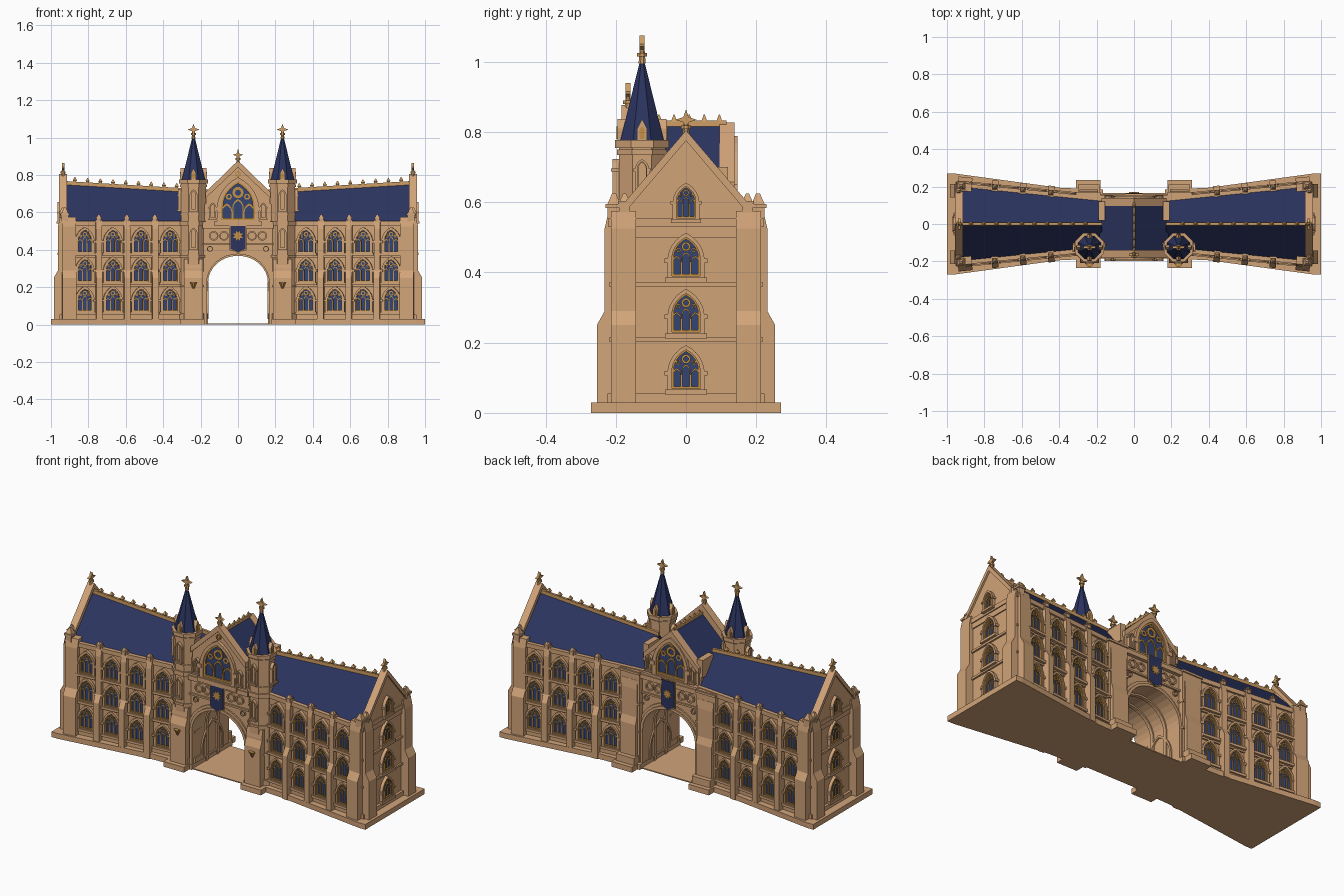
import bpy, bmesh, math
from mathutils import Matrix, Vector

cube = bpy.data.objects.get("Cube")
if cube:
    bpy.data.objects.remove(cube)

STONE, TRIM, GOLD, ROOF, GLASS = range(5)
PALETTE = [("sandstone", (.64, .37, .19)), ("golden sandstone", (.62, .34, .125)),
           ("gold", (.55, .28, .06)), ("navy slate", (.024, .034, .115)),
           ("blue glass", (.035, .058, .17))]
MATS = []
for label, rgb in PALETTE:
    m = bpy.data.materials.new(label)
    m.use_nodes = True
    m.diffuse_color = (*rgb, 1)
    bsdf = m.node_tree.nodes["Principled BSDF"]
    bsdf.inputs["Base Color"].default_value = (*rgb, 1)
    bsdf.inputs["Roughness"].default_value = .8
    MATS.append(m)
FLAT = Matrix()


# ---------- helpers ----------
def finish(name, bm, mirror=""):
    bmesh.ops.recalc_face_normals(bm, faces=bm.faces)
    me = bpy.data.meshes.new(name)
    bm.to_mesh(me)
    bm.free()
    for m in MATS:
        me.materials.append(m)
    ob = bpy.data.objects.new(name, me)
    bpy.context.collection.objects.link(ob)
    if mirror:
        mod = ob.modifiers.new("mirror", "MIRROR")
        mod.use_axis = ["X" in mirror, "Y" in mirror, False]
        mod.use_mirror_merge = False


def face(x, y, z, ang=0):
    """Frame on a wall: local x across, local y up, local z outward."""
    return (Matrix.Translation((x, y, z)) @ Matrix.Rotation(ang, 4, "Z")
            @ Matrix.Rotation(math.pi / 2, 4, "X"))


def loft(bm, a, b, mat):
    lo, hi = [[bm.verts.new(p) for p in s] for s in (a, b)]
    n = len(lo)
    faces = [bm.faces.new((lo[i], lo[(i + 1) % n], hi[(i + 1) % n], hi[i])) for i in range(n)]
    faces += [bm.faces.new(lo[::-1]), bm.faces.new(hi)]
    for f in faces:
        f.material_index = mat


def extrude(bm, pts, a, b, mat, M=FLAT):
    loft(bm, *[[M @ Vector((x, y, z)) for x, y in pts] for z in (a, b)], mat)


def box(bm, x0, x1, y0, y1, a, b, mat, M=FLAT):
    extrude(bm, [(x0, y0), (x1, y0), (x1, y1), (x0, y1)], a, b, mat, M)


def ring(bm, outer, inner, a, b, mat, M):
    loops = [[bm.verts.new(M @ Vector((x, y, z))) for x, y in pts]
             for pts, z in ((outer, a), (outer, b), (inner, b), (inner, a))]
    n = len(outer)
    for k in range(4):
        p, q = loops[k], loops[(k + 1) % 4]
        for i in range(n):
            j = (i + 1) % n
            bm.faces.new((p[i], p[j], q[j], q[i])).material_index = mat


def cone(bm, x, y, z0, z1, r0, r1, mat, n=8):
    t = [math.tau * (i + .5) / n for i in range(n)]
    loft(bm, *[[(x + r * math.cos(a), y + r * math.sin(a), z) for a in t]
               for r, z in ((r0, z0), (max(r1, .0005), z1))], mat)


def arch(w, z0, z1, x=0, n=6):
    rise = .75 * w
    right = []
    for i in range(n + 1):
        t = math.radians(60 * i / n)
        right.append((w * math.cos(t) - w / 2, z1 - rise + rise * math.sin(t) / math.sin(math.pi / 3)))
    left = [(-a, b) for a, b in right[-2::-1]]
    return [(x + a, b) for a, b in [(w / 2, z0)] + right + left + [(-w / 2, z0)]]


def circle(r, cy, cx=0, n=10):
    return [(cx + r * math.cos(math.tau * i / n), cy + r * math.sin(math.tau * i / n)) for i in range(n)]


def window(bm, M, w, h, lights=3):
    e = .1 * w + .005
    t = .055 * w + .001
    spring = h - .75 * w
    glazed = lights > 1
    ring(bm, arch(w + 2 * e, -e, h + e), arch(w, 0, h), 0, .018, STONE, M)
    ring(bm, arch(w, 0, h), arch(w - 2 * t, t, h - t), 0, .012, GOLD if glazed else STONE, M)
    extrude(bm, arch(w, 0, h), 0, .003, GLASS if glazed else STONE, M)
    box(bm, -w / 2 - 1.5 * e, w / 2 + 1.5 * e, -1.4 * e, -.3 * e, 0, .024, STONE, M)
    for s in (-1, 1):  # label stops
        cx = s * (w / 2 + e)
        box(bm, cx - e * .6, cx + e * .6, spring - e, spring, 0, .022, STONE, M)
    if glazed:
        lw = w / lights
        for i in range(lights):
            x = (i + .5) * lw - w / 2
            top = spring + lw * (.7 if x * x < lw * lw / 4 else .3)
            ring(bm, arch(lw, 0, top, x, 4), arch(lw - t, t, top - t, x, 4), 0, .009, GOLD, M)
        cy = spring + .42 * w
        ring(bm, circle(.17 * w, cy), circle(.09 * w, cy), 0, .01, GOLD, M)
        for s in (-1, 1):
            cx = s * .27 * w
            ring(bm, circle(.1 * w, cy - .12 * w, cx, 6), circle(.05 * w, cy - .12 * w, cx, 6), 0, .008, GOLD, M)


def buttress(bm, M, w, top=.56, d=.045):
    prof = [(-.04, 0), (d, 0), (d, .25), (d * .5, .29), (d * .5, top - .05), (d * .25, top), (-.04, top)]
    side = M @ Matrix.Rotation(math.pi / 2, 4, "Y") @ Matrix.Scale(-1, 4, Vector((1, 0, 0)))
    extrude(bm, prof, -w / 2, w / 2, STONE, side)


def pinnacle(bm, x, y, z, r, h):
    cone(bm, x, y, z, z + h * .45, r, r, STONE, 4)
    cone(bm, x, y, z + h * .45, z + h * .6, r * 1.3, r * 1.3, STONE, 4)
    cone(bm, x, y, z + h * .6, z + h, r, r * .3, STONE, 4)


def finial(bm, x, y, z, h, arm, across=True):
    cone(bm, x, y, z, z + h * .6, .011, .007, TRIM)
    cone(bm, x, y, z + h * .25, z + h * .38, .015, .015, TRIM)
    M = face(x, y, z + h * .6, 0 if across else math.pi / 2)
    k = arm * .25
    star = [(arm, 0), (k, k), (0, h * .4), (-k, k), (-arm, 0), (-k, -k), (0, -arm), (k, -k)]
    extrude(bm, star, -.007, .007, TRIM, M)


# ---------- wings ----------
X0, X1, EAVE, SLANT = .17, .94, .55, .1
half = lambda x: .15 + SLANT * (x - .35)
ridge = lambda x: .71 + .06 * (x - .3)


def outline(off):
    a, b = half(X0) + off, half(X1) + off
    return [(X0, -a), (X1 + off, -b), (X1 + off, b), (X0, a)]


bm = bmesh.new()
extrude(bm, outline(0), 0, EAVE, STONE)
for z, t, off in ((.03, .025, .015), (.203, .012, .01), (.36, .012, .01), (.53, .025, .012)):
    extrude(bm, outline(off), z, z + t, STONE)
finish("wing_walls", bm, "X")

bm = bmesh.new()
loft(bm, *[[(x, -half(x) + .006, EAVE), (x, 0, ridge(x) + .008), (x, half(x) - .006, EAVE)]
           for x in (X0, X1 - .01)], ROOF)
finish("wing_roof", bm, "X")

bm = bmesh.new()
extrude(bm, [(X0, ridge(X0)), (X1, ridge(X1)), (X1, ridge(X1) + .02), (X0, ridge(X0) + .02)],
        -.007, .007, TRIM, face(0, 0, 0))
for i in range(10):
    x = .26 + i * .068
    cone(bm, x, 0, ridge(x) + .015, ridge(x) + .028, .006, .015, TRIM, 4)
    cone(bm, x, 0, ridge(x) + .028, ridge(x) + .045, .015, .002, TRIM, 4)
finish("ridge_cresting", bm, "X")

tilt = -math.atan(SLANT)
bm = bmesh.new()
for x in (.365, .52, .67, .82):
    for z in (.072, .23, .387):
        window(bm, face(x, -half(x), z, tilt), .078, .122)
finish("wing_windows", bm, "XY")

bm = bmesh.new()
for x in (.445, .595, .745):
    buttress(bm, face(x, -half(x), 0, tilt), .034)
    pinnacle(bm, x, -half(x) - .008, EAVE, .016, .04)
buttress(bm, face(.905, -half(.905), 0, tilt), .075, .575)
buttress(bm, face(X1, -.178, 0, math.pi / 2), .07, .575)
pinnacle(bm, .925, -.205, .55, .026, .075)
pinnacle(bm, .938, -.175, .57, .02, .055)
finish("buttresses", bm, "XY")

# ---------- gable ends ----------
bm = bmesh.new()
end = face(X1, 0, 0, math.pi / 2)
extrude(bm, [(-.19, .5), (-.19, .575), (-.16, .595), (0, .785), (.16, .595), (.19, .575), (.19, .5)],
        -.02, .006, STONE, end)
extrude(bm, [(-.175, .57), (-.175, .6), (0, .805), (.175, .6), (.175, .57), (0, .775)], -.026, .016, STONE, end)
for z, h, w in ((.07, .11, .08), (.23, .11, .08), (.39, .11, .08), (.555, .09, .055)):
    window(bm, face(X1 + (.006 if z > .5 else 0), 0, z, math.pi / 2), w, h)
finial(bm, X1 - .005, 0, .79, .075, .03, False)
finish("gable_ends", bm, "X")

# ---------- base ----------
bm = bmesh.new()
edge = [(.165, .185), (.18, .185), (.18, .235), (.31, .235), (.31, .19), (.4, .194), (.96, .27), (1, .27)]
extrude(bm, edge + [(x, -y) for x, y in edge[::-1]], 0, .03, STONE)
finish("base_plinth", bm, "X")
bm = bmesh.new()
box(bm, -.17, .17, -.175, .165, 0, .006, STONE)
finish("passage_floor", bm)


# ---------- gatehouse ----------
def gate_arch(w, rise, s=.225, n=16):
    top = [(w * math.cos(math.pi * i / n), s + rise * math.sin(math.pi * i / n)) for i in range(n + 1)]
    return [(w, 0)] + top + [(-w, 0)]


bm = bmesh.new()
hole = gate_arch(.167, .152)
mid = face(0, 0, 0)
extrude(bm, [(-.2, 0), (-.2, .54), (.2, .54), (.2, 0)] + hole, -.14, .165, STONE, mid)
extrude(bm, [(-.18, .53), (-.18, .64), (0, .8), (.18, .64), (.18, .53)], -.12, .165, STONE, mid)
for y in (-.05, .05):  # vault ribs
    extrude(bm, hole + gate_arch(.16, .143)[::-1], y - .01, y + .01, STONE, mid)
for s in (-1, 1):  # blind arches inside the passage
    M = face(s * .167, 0, .03, -s * math.pi / 2)
    ring(bm, arch(.2, 0, .2), arch(.175, .01, .185), 0, .008, STONE, M)
    box(bm, *sorted((s * .155, s * .19)), .02, .12, .6, .7, STONE)  # gutter parapet
finish("gatehouse_walls", bm)

bm = bmesh.new()
extrude(bm, [(-.185, .645), (0, .822), (.185, .645)], -.115, .15, ROOF, mid)
box(bm, -.006, .006, -.15, .115, .812, .833, TRIM)
for i in range(6):
    cone(bm, 0, -.12 + i * .043, .83, .85, .012, .002, TRIM, 4)
finish("gatehouse_roof", bm)

for name, ang, low, high, peak in (("front", 0, .165, .165, .865), ("back", math.pi, .14, .12, .815)):
    bm = bmesh.new()
    L, U = face(0, -low if not ang else low, 0, ang), face(0, -high if not ang else high, 0, ang)
    foot = peak - .17
    extrude(bm, [(-.17, .53), (-.17, foot), (0, peak - .01), (.17, foot), (.17, .53)], -.02, .008, STONE, U)
    extrude(bm, [(-.175, foot - .02), (-.175, foot + .012), (0, peak + .012), (.175, foot + .012),
                 (.175, foot - .02), (0, peak - .025)], -.025, .018, STONE, U)
    for w, r, d in ((.182, .167, .016), (.197, .182, .008)):  # stepped arch mouldings
        extrude(bm, gate_arch(w, r) + hole[::-1], 0, d, STONE, L)
    for z, t, d in ((.425, .01, .01), (.515, .025, .02), (.54, .012, .014)):
        box(bm, -.19, .19, z, z + t, -.02, d, STONE, L)
    for s in (-1, 1):
        for x, z, r in ((.075, .475, .026), (.13, .475, .026), (.15, .405, .016)):
            ring(bm, circle(r, z, s * x), circle(r * .7, z, s * x), 0, .01, STONE, L)
        window(bm, U @ Matrix.Translation((s * .135, .57, .008)), .022, .075, 1)
    window(bm, U @ Matrix.Translation((0, .56, .008)), .18, .205)
    ring(bm, circle(.016, peak - .06), circle(.009, peak - .06), 0, .015, GOLD, U)
    finish(name + "_gable", bm)

    # hanging banner with a rosette
    bm = bmesh.new()
    flag = lambda g: [(-.04 - g, .55 + g), (-.04 - g, .405 - g), (0, .385 - g), (.04 + g, .405 - g), (.04 + g, .55 + g)]
    extrude(bm, flag(.005), .02, .024, GOLD, L)
    extrude(bm, flag(0), .022, .027, ROOF, L)
    star = [((.029 if i % 2 else .016) * math.cos(i * math.pi / 8),
             .475 + (.029 if i % 2 else .016) * math.sin(i * math.pi / 8)) for i in range(16)]
    extrude(bm, star, .026, .03, GOLD, L)
    finish(name + "_banner", bm)

bm = bmesh.new()
finial(bm, 0, -.165, .86, .08, .028)
finish("gatehouse_finial", bm)

# ---------- towers ----------
TX, TY, AP = .238, -.125, .066
K = 1 / math.cos(math.pi / 8)
bm = bmesh.new()
cone(bm, TX, TY, 0, .77, AP * K, AP * K, STONE)
for z, t, off in ((.03, .03, .012), (.2, .012, .006), (.36, .012, .006), (.53, .025, .008),
                  (.585, .01, .005), (.735, .015, .005), (.755, .022, .011)):
    cone(bm, TX, TY, z, z + t, (AP + off) * K, (AP + off) * K, STONE)
buttress(bm, face(TX, TY - AP + .012, 0), .1, .35, .03)
cone(bm, TX, TY - AP - .02, .19, .225, .003, .02, GOLD)
for ang in (-math.pi / 2, 0, math.pi / 2):
    x, y = TX + AP * math.sin(ang), TY - AP * math.cos(ang)
    window(bm, face(x, y, .615, ang), .026, .1, 1)
    window(bm, face(x, y, .41, ang), .026, .1, 1)
finish("front_towers", bm, "X")

bm = bmesh.new()
cone(bm, TX, TY, .775, 1.005, .062 * K, .006, ROOF)
for a in range(4):  # gablets round the spire foot
    M = face(TX, TY, .775, a * math.pi / 2)
    extrude(bm, [(-.014, 0), (-.014, .035), (0, .062), (.014, .035), (.014, 0)], .045, .07, STONE, M)
    extrude(bm, arch(.014, .005, .04), .069, .073, GOLD, M)
finial(bm, TX, TY, .995, .08, .032)
finish("tower_spires", bm, "X")

# ---------- back piers ----------
bm = bmesh.new()
box(bm, .18, .305, .1, .165, 0, .55, STONE)
box(bm, .185, .3, .15, .21, 0, .07, STONE)
buttress(bm, face(.2425, .16, 0, math.pi), .1, .5, .025)
for z in (.203, .36, .535):
    box(bm, .178, .309, .1, .172, z, z + .012, STONE)
finish("back_piers", bm, "X")
